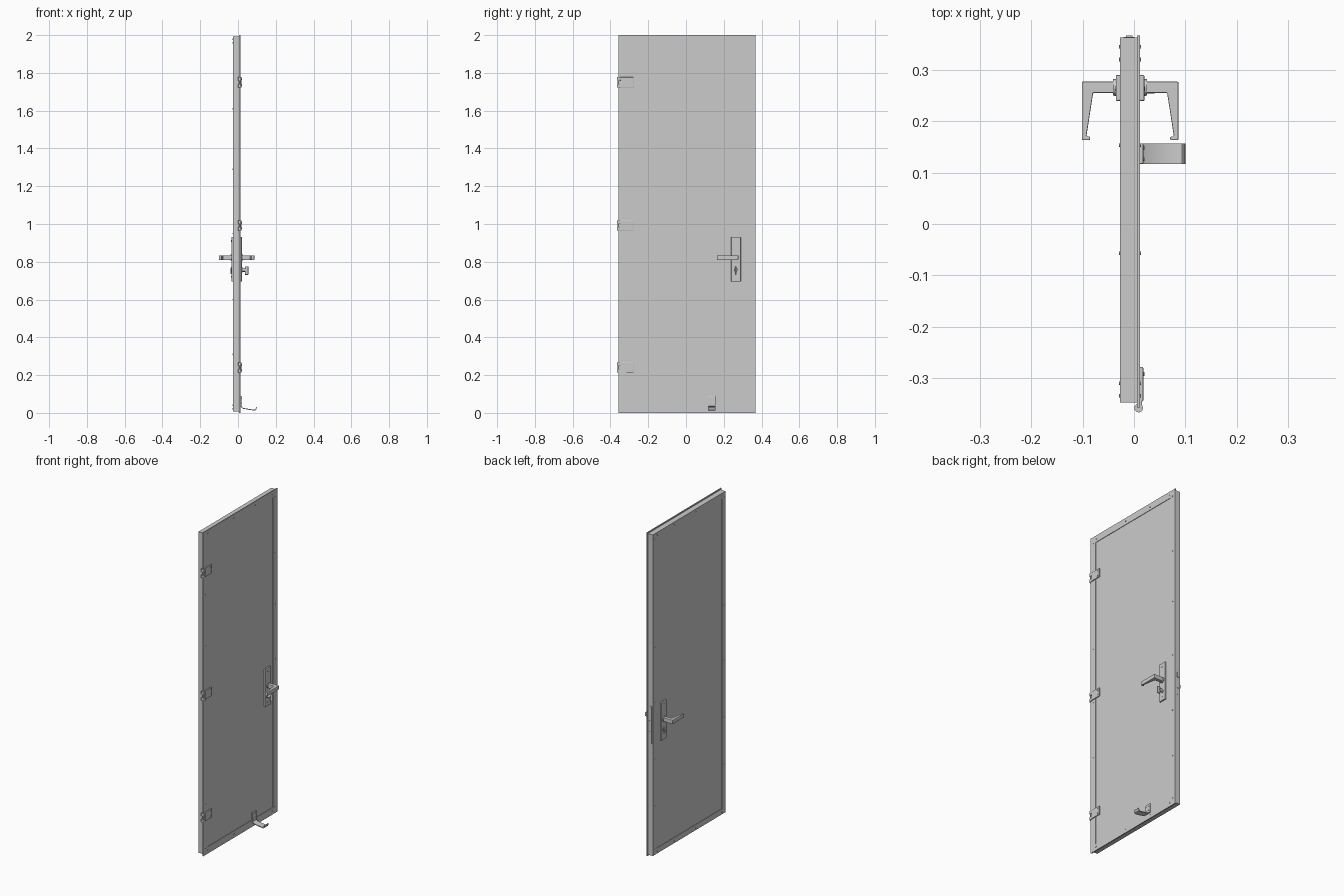
import bpy, bmesh, math
from mathutils import Vector

if "Cube" in bpy.data.objects:
    bpy.data.objects.remove(bpy.data.objects["Cube"], do_unlink=True)

grey = bpy.data.materials.new("plain grey")
grey.use_nodes = True
grey.diffuse_color = (0.6, 0.6, 0.6, 1)
grey.node_tree.nodes["Principled BSDF"].inputs["Base Color"].default_value = (0.6, 0.6, 0.6, 1)


def finish(bm, name, bevel=0):
    bmesh.ops.recalc_face_normals(bm, faces=bm.faces)
    mesh = bpy.data.meshes.new(name)
    bm.to_mesh(mesh)
    bm.free()
    mesh.materials.append(grey)
    obj = bpy.data.objects.new(name, mesh)
    bpy.context.collection.objects.link(obj)
    if bevel:
        mod = obj.modifiers.new("soft edges", 'BEVEL')
        mod.width, mod.segments = bevel, 2
    return obj


def add_prism(bm, points, offset):
    """Extrude a closed outline along the offset vector."""
    face = bm.faces.new([bm.verts.new(p) for p in points])
    new = bmesh.ops.extrude_face_region(bm, geom=[face])["geom"]
    bmesh.ops.translate(bm, vec=Vector(offset),
                        verts=[v for v in new if isinstance(v, bmesh.types.BMVert)])


def add_box(bm, x, y, z):
    add_prism(bm, [(x[0], y[0], z[0]), (x[1], y[0], z[0]), (x[1], y[1], z[0]), (x[0], y[1], z[0])],
              (0, 0, z[1] - z[0]))


def box(name, x, y, z, bevel=0):
    bm = bmesh.new()
    add_box(bm, x, y, z)
    return finish(bm, name, bevel)


def add_disc(bm, centre, radius, length, axis='X', sides=12):
    """Closed cylinder starting at centre and running along an axis."""
    pts = []
    for i in range(sides):
        a = math.tau * i / sides
        c, s = radius * math.cos(a), radius * math.sin(a)
        pts.append(Vector(centre) + Vector((0, c, s) if axis == 'X' else (c, s, 0)))
    add_prism(bm, pts, (length, 0, 0) if axis == 'X' else (0, 0, length))


def smooth(obj):
    bpy.ops.object.select_all(action='DESELECT')
    obj.select_set(True)
    bpy.context.view_layer.objects.active = obj
    bpy.ops.object.shade_smooth_by_angle(angle=math.radians(35))


def mitred_frame(name, x, y, z, width):
    """Four rails with mitred corners."""
    outer = [(y[0], z[0]), (y[1], z[0]), (y[1], z[1]), (y[0], z[1])]
    inner = [(y[0] + width, z[0] + width), (y[1] - width, z[0] + width),
             (y[1] - width, z[1] - width), (y[0] + width, z[1] - width)]
    bm = bmesh.new()
    for i in range(4):
        j = (i + 1) % 4
        add_prism(bm, [(x[0], *p) for p in (outer[i], outer[j], inner[j], inner[i])],
                  (x[1] - x[0], 0, 0))
    return finish(bm, name)


# Door leaf: core panel, back frame, overlapping front flange
box("door_panel", (-0.024, 0.009), (-0.346, 0.362), (0.009, 1.992))
mitred_frame("back_frame", (-0.027, 0.006), (-0.347, 0.363), (0.008, 1.993), 0.034)
mitred_frame("front_flange", (0.006, 0.012), (-0.357, 0.367), (0, 2), 0.042)

# Screws along the frame on both faces
bm = bmesh.new()
spots = [(y, z) for y in (-0.334, 0.345) for z in (0.04, 0.31, 0.6, 0.95, 1.29, 1.61, 1.96)]
spots += [(y, z) for y in (-0.31, -0.057, 0.153, 0.32) for z in (0.022, 1.978)]
for y, z in spots:
    add_disc(bm, (0.011, y, z), 0.0035, 0.003, sides=8)
    add_disc(bm, (-0.0295, y, z), 0.0035, 0.003, sides=8)
finish(bm, "frame_screws")

# Three hinges: leaf, two knuckles, screws
for label, zc in (("top", 1.75), ("middle", 0.992), ("bottom", 0.24)):
    bm = bmesh.new()
    add_box(bm, (0.011, 0.018), (-0.345, -0.278), (zc - 0.027, zc + 0.027))
    for dz in (-0.019, 0.019):
        add_box(bm, (0.009, 0.016), (-0.357, -0.34), (zc + dz - 0.008, zc + dz + 0.008))
    finish(bm, label + "_hinge_leaf", 0.002)
    bm = bmesh.new()
    for dz in (-0.019, 0.019):
        add_disc(bm, (0.009, -0.358, zc + dz - 0.008), 0.0085, 0.016, 'Z', 16)
        add_disc(bm, (0.018, -0.292, zc + dz * 0.8), 0.004, 0.002)
    add_disc(bm, (0.009, -0.358, zc - 0.022), 0.004, 0.044, 'Z')
    smooth(finish(bm, label + "_hinge_knuckles"))

# Lever handles, reflected about the middle of the door thickness
MID = -0.0075
profile = [(0.02, 0.277), (0.094, 0.277), (0.094, 0.163), (0.078, 0.163), (0.078, 0.17),
           (0.085, 0.171), (0.072, 0.255), (0.02, 0.255)]
for side, s in (("front", 1), ("back", -1)):
    def px(d):
        return MID + s * d
    box(side + "_lock_plate", (px(0.018), px(0.028)), (0.239, 0.29), (0.695, 0.932), 0.003)
    bm = bmesh.new()
    add_prism(bm, [(px(d), y, 0.81) for d, y in profile], (0, 0, 0.024))
    finish(bm, side + "_lever", 0.002)
    bm = bmesh.new()
    add_disc(bm, (px(0.026), 0.266, 0.822), 0.016, s * 0.007, sides=24)
    add_disc(bm, (px(0.026), 0.264, 0.757), 0.015, s * 0.004, sides=24)
    for z in (0.72, 0.91):
        add_disc(bm, (px(0.026), 0.264, z), 0.004, s * 0.003)
    smooth(finish(bm, side + "_plate_collars"))

# Thumb turn on the front, cylinder core on the back
bm = bmesh.new()
add_disc(bm, (0.02, 0.264, 0.757), 0.01, 0.02, sides=20)
smooth(finish(bm, "thumb_turn_stem"))
box("thumb_turn_grip", (0.036, 0.055), (0.26, 0.268), (0.731, 0.775), 0.003)
box("key_cylinder", (-0.041, -0.03), (0.259, 0.269), (0.735, 0.768), 0.002)

# Latch in the closing edge
box("latch_plate", (-0.02, 0.0), (0.36, 0.364), (0.7, 0.93))
box("latch_bolt", (-0.016, -0.003), (0.36, 0.367), (0.81, 0.84))
box("dead_bolt", (-0.016, -0.003), (0.36, 0.366), (0.74, 0.775))

# Door holder: mounting plate and foot made from a bent strip
box("holder_plate", (0.011, 0.018), (0.117, 0.157), (0.035, 0.09), 0.002)
path = [(0.014, 0.045), (0.017, 0.03), (0.027, 0.022), (0.06, 0.016), (0.088, 0.012),
        (0.096, 0.016), (0.1, 0.028)]
bm = bmesh.new()
outline = [(x, 0.117, z) for x, z in path] + [(x - 0.003, 0.117, z + 0.005) for x, z in reversed(path)]
add_prism(bm, outline, (0, 0.04, 0))
smooth(finish(bm, "holder_foot"))
bm = bmesh.new()
for y in (0.126, 0.148):
    for z in (0.052, 0.078):
        add_disc(bm, (0.017, y, z), 0.0035, 0.003, sides=8)
finish(bm, "holder_screws")
